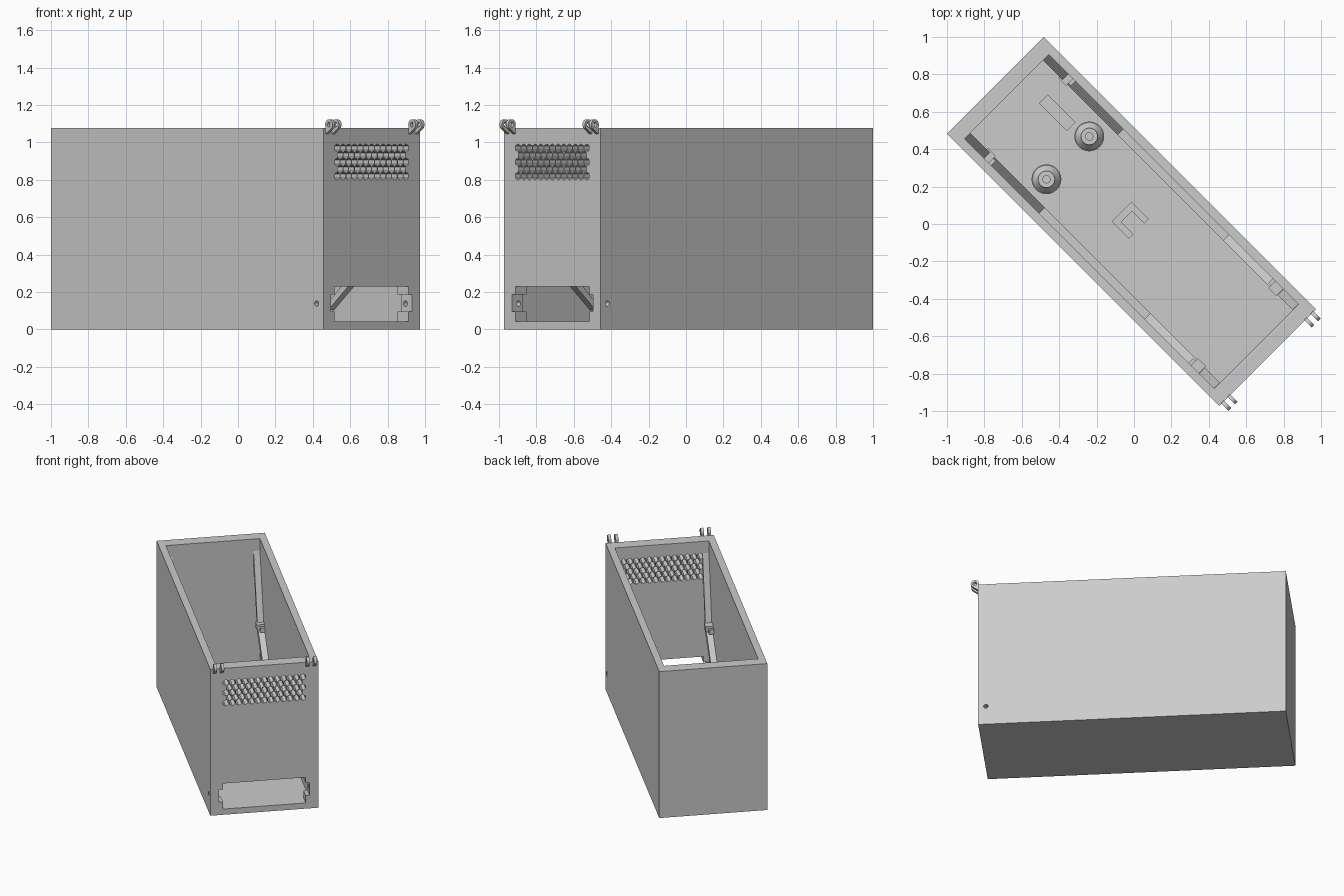
import bpy, bmesh, math
from mathutils import Matrix, Vector

if "Cube" in bpy.data.objects:
    bpy.data.objects.remove(bpy.data.objects["Cube"])

grey = bpy.data.materials.new("plain_grey")
grey.diffuse_color = (0.6, 0.6, 0.6, 1)
grey.use_nodes = True
grey.node_tree.nodes["Principled BSDF"].inputs["Base Color"].default_value = grey.diffuse_color
TURN = Matrix.Rotation(-math.pi / 4, 4, 'Z')   # the case stands diagonally


def make(name, bm):
    bmesh.ops.recalc_face_normals(bm, faces=bm.faces)
    me = bpy.data.meshes.new(name)
    bm.to_mesh(me)
    bm.free()
    me.materials.append(grey)
    ob = bpy.data.objects.new(name, me)
    bpy.context.collection.objects.link(ob)
    ob.matrix_world = TURN
    return ob


def add_box(bm, x0, x1, y0, y1, z0, z1):
    m = Matrix.Translation(((x0 + x1) / 2, (y0 + y1) / 2, (z0 + z1) / 2))
    m = m @ Matrix.Diagonal((x1 - x0, y1 - y0, z1 - z0, 1))
    bmesh.ops.create_cube(bm, size=1, matrix=m)


def box(name, *dims):
    bm = bmesh.new()
    add_box(bm, *dims)
    return make(name, bm)


def add_tube(bm, centre, r1, r2, length, axis='Z', sides=24):
    rot = {'X': Matrix.Rotation(math.pi / 2, 4, 'Y'),
           'Y': Matrix.Rotation(math.pi / 2, 4, 'X'), 'Z': Matrix()}[axis]
    bmesh.ops.create_cone(bm, cap_ends=True, segments=sides, radius1=r1, radius2=r2,
                          depth=length, matrix=Matrix.Translation(centre) @ rot)


def add_prism(bm, pts, y0, y1):
    """Extrude an x/z outline from y0 to y1."""
    f = bm.faces.new([bm.verts.new((x, y0, z)) for x, z in pts])
    g = bmesh.ops.extrude_face_region(bm, geom=[f])
    bmesh.ops.translate(bm, vec=(0, y1 - y0, 0),
                        verts=[v for v in g['geom'] if isinstance(v, bmesh.types.BMVert)])


def cut(ob, cutter):
    cutter.hide_render = True
    mod = ob.modifiers.new("cut", 'BOOLEAN')
    mod.operation, mod.object, mod.solver = 'DIFFERENCE', cutter, 'EXACT'
    bpy.context.view_layer.objects.active = ob
    bpy.context.view_layer.update()
    bpy.ops.object.modifier_apply(modifier=mod.name)
    bpy.data.objects.remove(cutter)


# open case with cavity, front slot and end notches
case = box("case", -1.048, 1.011, -0.366, 0.366, 0, 1.077)
cut(case, box("cavity_cutter", -0.963, 0.925, -0.318, 0.318, 0.04, 1.3))
cut(case, box("slot_cutter", 0.9, 1.1, -0.28, 0.28, 0.042, 0.23))
cut(case, box("notch_cutter", 0.91, 1.1, -0.306, 0.306, 0.095, 0.187))

# pin holes through the side walls
bm = bmesh.new()
add_tube(bm, (0.96, 0, 0.138), 0.015, 0.015, 1, 'Y', 16)
cut(case, make("pin_hole_cutter", bm))

# honeycomb vent, five staggered rows
bm = bmesh.new()
pitch, r = 0.0433, 0.0222
for row in range(5):
    count = 13 - row % 2
    for i in range(count):
        c = Vector((0.97, (i - (count - 1) / 2) * pitch, 0.82 + row * 0.0375))
        ring = [[bm.verts.new(c + Vector((dx, r * math.sin(k * math.pi / 3), r * math.cos(k * math.pi / 3))))
                 for k in range(6)] for dx in (-0.1, 0.1)]
        bm.faces.new(ring[0])
        bm.faces.new(ring[1])
        for k in range(6):
            bm.faces.new((ring[0][k], ring[0][k - 1], ring[1][k - 1], ring[1][k]))
cut(case, make("vent_cutter", bm))

# hinge lugs at the top of the front wall
for side, name in ((-1, "left"), (1, "right")):
    bm = bmesh.new()
    for off in (-0.024, 0.024):
        y = side * 0.314 + off
        arc = [(1.035 + 0.028 * math.cos(a), 1.095 + 0.028 * math.sin(a))
               for a in (math.radians(-40 + 20 * k) for k in range(12))]
        add_prism(bm, arc + [(1.008, 1.085), (1.008, 1.042)], y - 0.01, y + 0.01)
    lug = make(name + "_hinge", bm)
    bm = bmesh.new()
    add_tube(bm, (1.035, side * 0.314, 1.095), 0.013, 0.013, 0.2, 'Y', 16)
    cut(lug, make("hinge_hole_cutter", bm))

# sloping rails on both side walls, with clips at the bends
path = [(-0.962, 0.99), (-0.81, 0.51), (-0.4, 0.135), (0.4, 0.135), (0.81, 0.51), (0.962, 0.99)]
path[-1] = (0.924, 0.99)
for side, name in ((-1, "left"), (1, "right")):
    bm = bmesh.new()
    under = [(0.924, 0.9), (0.83, 0.46), (0.41, 0.105), (-0.41, 0.105), (-0.83, 0.46), (-0.962, 0.9)]
    ys = sorted((side * 0.32, side * 0.275))
    add_prism(bm, path + under, *ys)
    make(name + "_rail", bm)
    bm = bmesh.new()
    for u in (-0.81, 0.78):
        ys = sorted((side * 0.32, side * 0.265))
        add_box(bm, u - 0.03, u + 0.03, *ys, 0.49, 0.53)
        ys = sorted((side * 0.32, side * 0.285))
        add_box(bm, u - 0.05, u + 0.05, *ys, 0.48, 0.515)
    make(name + "_rail_clips", bm)

# two flanged feet on the floor
for y, name in ((-0.162, "left"), (0.162, "right")):
    bm = bmesh.new()
    add_tube(bm, (-0.5, y, 0.046), 0.08, 0.08, 0.012)
    add_tube(bm, (-0.5, y, 0.072), 0.075, 0.045, 0.04)
    add_tube(bm, (-0.5, y, 0.095), 0.045, 0.045, 0.02)
    add_tube(bm, (-0.5, y, 0.115), 0.022, 0.022, 0.03)
    ob = make(name + "_floor_mount", bm)
    ob.data.shade_smooth()
    ob.data.set_sharp_from_angle(angle=math.radians(30))

# floor plate with two screws
box("floor_plate", -0.815, -0.605, 0.098, 0.163, 0.038, 0.055)
bm = bmesh.new()
for u in (-0.775, -0.645):
    add_tube(bm, (u, 0.131, 0.055), 0.018, 0.018, 0.01)
make("plate_screws", bm)

# U-shaped stop on the floor
bm = bmesh.new()
U = [(-0.093, -0.075), (0.036, -0.075), (0.036, -0.04), (-0.055, -0.04),
     (-0.055, 0.04), (0.036, 0.04), (0.036, 0.075), (-0.093, 0.075)]
f = bm.faces.new([bm.verts.new((x, y, 0.038)) for x, y in U])
g = bmesh.ops.extrude_face_region(bm, geom=[f])
bmesh.ops.translate(bm, vec=(0, 0, 0.025),
                    verts=[v for v in g['geom'] if isinstance(v, bmesh.types.BMVert)])
make("floor_stop", bm)
